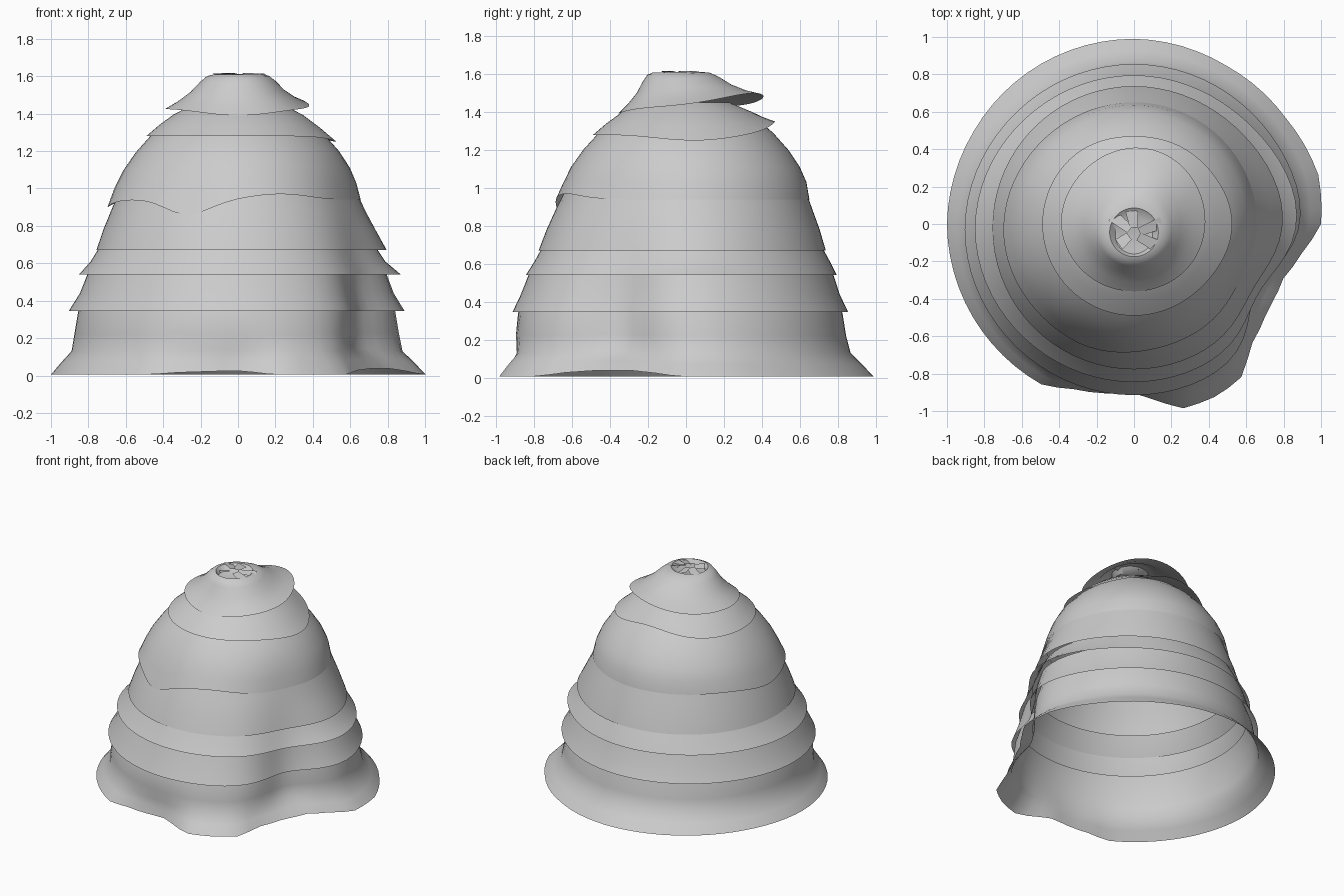
import bpy, bmesh, math
from math import sin, cos, pi, radians

cube = bpy.data.objects.get("Cube")
if cube:
    bpy.data.objects.remove(cube)

grey = bpy.data.materials.new("plain grey")
grey.use_nodes = True
GREY = (0.6, 0.6, 0.6, 1)
grey.diffuse_color = GREY
grey.node_tree.nodes["Principled BSDF"].inputs["Base Color"].default_value = GREY

SEGMENTS = 72

# Ground outline (degrees, radius): round, with a hollow beside a bulge at the front
OUTLINE = [(0, 1.0), (15, 1.02), (35, 0.99), (60, 0.98), (90, 0.99), (150, 0.99),
           (180, 1.0), (240, 0.99), (250, 0.94), (269, 0.9), (276, 0.94),
           (285, 1.02), (296, 1.02), (305, 1.0), (314, 0.9), (327, 0.85),
           (340, 0.85), (350, 0.91), (360, 1.0)]


def foot(a):
    d = math.degrees(a) % 360
    for (d0, r0), (d1, r1) in zip(OUTLINE, OUTLINE[1:]):
        if d0 <= d <= d1:
            return r0 + (r1 - r0) * (d - d0) / (d1 - d0)
    return 1.0


def bump(a, centre, width):
    d = (a - radians(centre) + pi) % (2 * pi) - pi
    return math.exp(-(d / radians(width)) ** 2)


def hollow(a):
    return 1 - 0.18 * bump(a, 334, 19)


def finish(name, bm):
    bmesh.ops.recalc_face_normals(bm, faces=bm.faces[:])
    mesh = bpy.data.meshes.new(name)
    bm.to_mesh(mesh)
    bm.free()
    obj = bpy.data.objects.new(name, mesh)
    bpy.context.collection.objects.link(obj)
    mesh.materials.append(grey)
    bpy.ops.object.select_all(action='DESELECT')
    obj.select_set(True)
    bpy.context.view_layer.objects.active = obj
    bpy.ops.object.shade_smooth_by_angle(angle=radians(40))


def skirt(name, profile, wave=lambda a: 0, flare=lambda a: 0, close=False):
    """Loft rings of (radius, height, centre y, hollow strength, foot strength);
    wave lifts and flare widens the bottom edge, fading out upward."""
    bm = bmesh.new()
    rings = []
    for i, (r, z, cy, k, f) in enumerate(profile):
        fade = (1 - i / (len(profile) - 1)) ** 2
        ring = []
        for s in range(SEGMENTS):
            a = 2 * pi * s / SEGMENTS
            shape = 1 + k * (hollow(a) - 1) + f * (foot(a) - 1)
            rad = r * shape + flare(a) * fade
            ring.append(bm.verts.new((rad * cos(a), rad * sin(a) + cy,
                                      z + wave(a) * fade)))
        rings.append(ring)
    for low, high in zip(rings, rings[1:]):
        for s in range(SEGMENTS):
            t = (s + 1) % SEGMENTS
            bm.faces.new((low[s], low[t], high[t], high[s]))
    if close:
        bm.faces.new(rings[-1])
    finish(name, bm)


# Spreading foot and lower wall
skirt("base_skirt", [(1.0, 0.005, 0, 0, 1), (0.945, 0.07, -0.01, 0.3, 0.7),
                     (0.89, 0.13, -0.02, 0.8, 0.25), (0.875, 0.22, -0.03, 1.0, 0.1),
                     (0.855, 0.34, -0.03, 1.0, 0), (0.815, 0.45, -0.03, 1.0, 0)],
      wave=lambda a: max(0, 0.25 * (1 - foot(a)) - 0.004))

# Overlapping middle layers
skirt("lower_layer", [(0.885, 0.345, -0.03, 1.0, 0), (0.84, 0.44, -0.03, 0.9, 0),
                      (0.79, 0.58, -0.025, 0.7, 0)],
      flare=lambda a: 0.02 * (bump(a, 5, 25) + bump(a, 180, 35)))
skirt("middle_layer", [(0.82, 0.54, -0.025, 0.6, 0), (0.78, 0.61, -0.02, 0.5, 0),
                       (0.72, 0.72, -0.02, 0.4, 0)],
      flare=lambda a: 0.06 * bump(a, 5, 30) + 0.03 * bump(a, 180, 40))
skirt("upper_middle_layer", [(0.757, 0.67, -0.02, 0.4, 0), (0.72, 0.78, -0.015, 0.3, 0),
                             (0.675, 0.89, -0.01, 0.2, 0), (0.62, 1.02, 0, 0.1, 0)],
      flare=lambda a: 0.045 * bump(a, 5, 30))

# Domed layer with a wavy hem
skirt("shoulder_layer", [(0.66, 0.94, -0.01, 0.2, 0), (0.635, 1.03, 0, 0.15, 0),
                         (0.6, 1.11, 0, 0.1, 0), (0.54, 1.2, 0, 0, 0),
                         (0.46, 1.29, 0, 0, 0), (0.39, 1.35, 0, 0, 0)],
      wave=lambda a: (-0.08 * bump(a, 247, 15) - 0.04 * bump(a, 180, 20)
                      + 0.03 * bump(a, 290, 20)),
      flare=lambda a: 0.04 * bump(a, 190, 45) + 0.025 * bump(a, 250, 25))

# Two crown layers with uneven hems
skirt("crown_layer", [(0.49, 1.28, 0, 0, 0), (0.42, 1.34, 0, 0, 0),
                      (0.345, 1.395, 0, 0, 0), (0.24, 1.45, -0.01, 0, 0)],
      wave=lambda a: 0.07 * bump(a, 90, 35) - 0.03 * bump(a, 5, 30),
      flare=lambda a: 0.035 * bump(a, 0, 30) - 0.02 * bump(a, 90, 30))
skirt("cap_layer", [(0.38, 1.425, 0.01, 0, 0), (0.315, 1.465, 0, 0, 0),
                    (0.25, 1.515, -0.015, 0, 0), (0.2, 1.57, -0.03, 0, 0),
                    (0.165, 1.6, -0.04, 0, 0), (0.13, 1.61, -0.045, 0, 0),
                    (0.1, 1.58, -0.06, 0, 0)],
      wave=lambda a: 0.075 * bump(a, 62, 52) - 0.035 * bump(a, 270, 40),
      flare=lambda a: 0.02 * bump(a, 75, 45) + 0.01 * bump(a, 180, 30)
      - 0.01 * bump(a, 270, 40),
      close=True)

# Crumpled scraps around the top opening
for i, (angle, reach) in enumerate([(20, 0.16), (95, 0.12), (140, 0.15),
                                    (215, 0.1), (330, 0.13)]):
    bm = bmesh.new()
    a = radians(angle)
    corners = []
    for dist, side, z in [(0.03, -0.025, 1.607), (0.03, 0.02, 1.617),
                          (reach, 0.035, 1.615), (reach, -0.03, 1.6)]:
        corners.append(bm.verts.new((dist * cos(a) - side * sin(a),
                                     dist * sin(a) + side * cos(a) - 0.05, z)))
    bm.faces.new(corners)
    finish(f"top_scrap_{i + 1}", bm)
